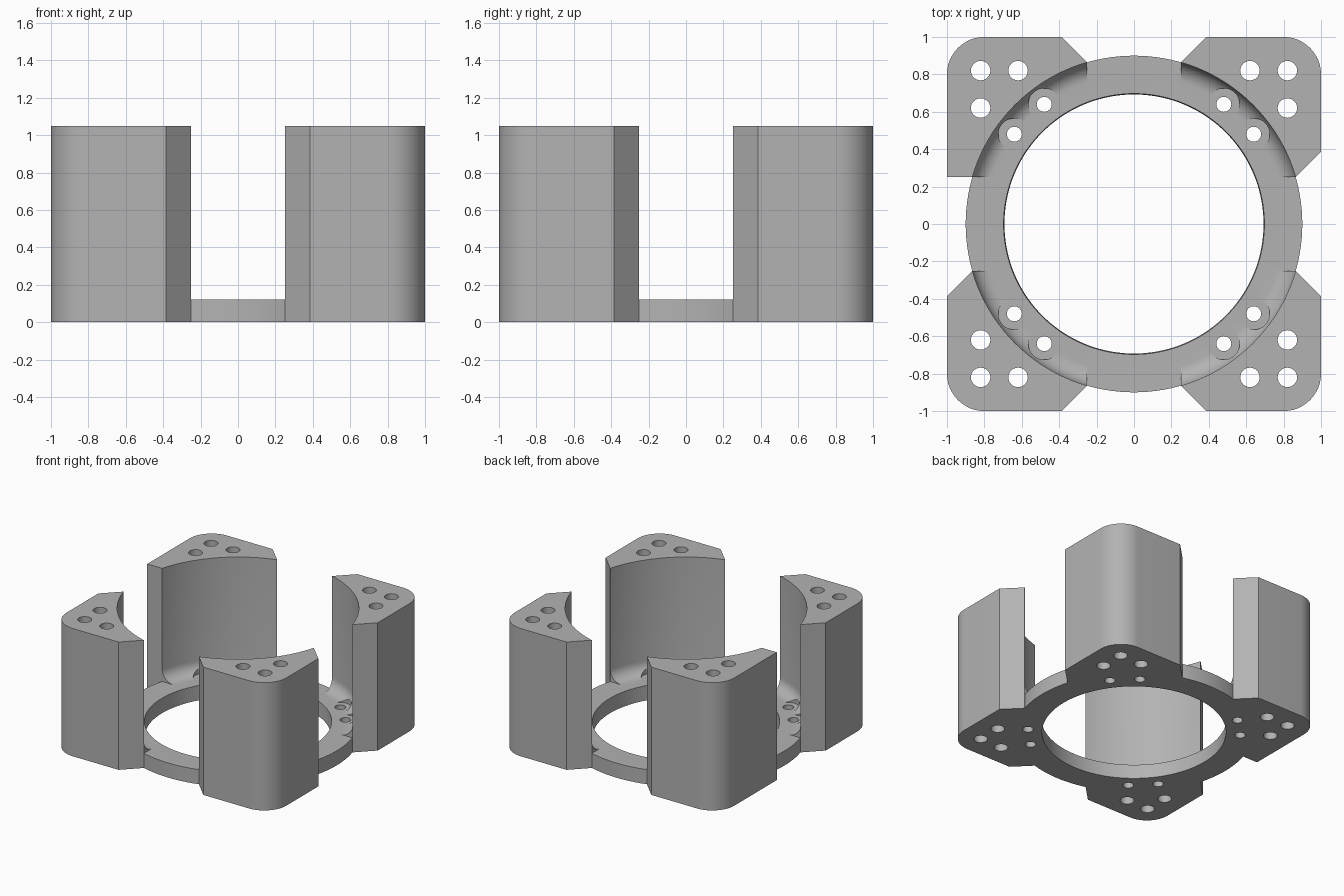
import bpy, bmesh, math

if "Cube" in bpy.data.objects:
    bpy.data.objects.remove(bpy.data.objects["Cube"], do_unlink=True)

SEG = 144                 # facets of the large round surfaces
HEIGHT, FLOOR = 1.05, 0.12
RING_R, FILLET = 0.9, 0.1
GAP = 0.25                # half width of the openings between posts

grey = bpy.data.materials.new("plain_grey")
grey.use_nodes = True
colour = (0.45, 0.45, 0.45, 1)
grey.diffuse_color = colour
grey.node_tree.nodes["Principled BSDF"].inputs["Base Color"].default_value = colour


def finish(name, bm):
    bmesh.ops.recalc_face_normals(bm, faces=bm.faces)
    mesh = bpy.data.meshes.new(name)
    bm.to_mesh(mesh)
    bm.free()
    mesh.materials.append(grey)
    ob = bpy.data.objects.new(name, mesh)
    bpy.context.collection.objects.link(ob)
    return ob


def prism(name, outline, z0, z1):
    bm = bmesh.new()
    face = bm.faces.new([bm.verts.new((x, y, z0)) for x, y in outline])
    top = bmesh.ops.extrude_face_region(bm, geom=[face])["geom"]
    verts = [v for v in top if isinstance(v, bmesh.types.BMVert)]
    bmesh.ops.translate(bm, verts=verts, vec=(0, 0, z1 - z0))
    return finish(name, bm)


def lathe(name, profile, centre=(0, 0), seg=SEG):
    """Solid of revolution from (radius, z) points, capped at both ends."""
    bm = bmesh.new()
    rings = []
    for r, z in profile:
        angles = [math.tau * i / seg for i in range(seg)]
        rings.append([bm.verts.new((centre[0] + r * math.cos(a),
                                    centre[1] + r * math.sin(a), z)) for a in angles])
    for low, high in zip(rings, rings[1:]):
        for i in range(seg):
            j = (i + 1) % seg
            bm.faces.new((low[i], low[j], high[j], high[i]))
    bm.faces.new(rings[0][::-1])
    bm.faces.new(rings[-1])
    return finish(name, bm)


def boolean(target, tool, operation):
    mod = target.modifiers.new("join_or_cut", "BOOLEAN")
    mod.operation, mod.solver, mod.object = operation, "EXACT", tool
    bpy.context.view_layer.objects.active = target
    bpy.ops.object.modifier_apply(modifier=mod.name)
    bpy.data.objects.remove(tool, do_unlink=True)


def post_outline(sx, sy, side_chamfer):
    edge = math.sqrt(RING_R ** 2 - GAP ** 2)
    setback = GAP + 1 - edge
    pts = [(GAP, GAP), (GAP, edge), (setback, 1)]
    for i in range(13):
        a = math.pi / 2 * (1 - i / 12)
        pts.append((0.8 + 0.2 * math.cos(a), 0.8 + 0.2 * math.sin(a)))
    pts += [(1, setback), (edge, GAP)] if side_chamfer else [(1, GAP)]
    return [(sx * x, sy * y) for x, y in pts]


# Base ring, still a full disc
body = lathe("corner_post_bracket", [(RING_R, 0), (RING_R, FLOOR)])

# Four corner posts; the back right one keeps a square side edge
corners = [(sx, sy) for sx in (-1, 1) for sy in (-1, 1)]
for sx, sy in corners:
    post = prism("corner_post", post_outline(sx, sy, (sx, sy) != (-1, 1)), 0, HEIGHT)

    # Round pocket with a fillet at the floor
    pocket = []
    for i in range(11):
        a = math.pi / 2 * i / 10
        pocket.append((RING_R - FILLET + FILLET * math.sin(a),
                       FLOOR + FILLET - FILLET * math.cos(a)))
    pocket.append((RING_R, HEIGHT + 0.2))
    boolean(post, lathe("pocket_cutter", pocket), "DIFFERENCE")

    # Screw head clearances in the fillet
    for x, y in ((0.48, 0.64), (0.64, 0.48)):
        cut = lathe("clearance_cutter", [(0.085, FLOOR), (0.085, HEIGHT + 0.2)],
                    (sx * x, sy * y), 40)
        boolean(post, cut, "DIFFERENCE")
    boolean(body, post, "UNION")

# Central bore, slightly tapered
boolean(body, lathe("bore_cutter", [(0.689, -0.1), (0.699, FLOOR + 0.05)]), "DIFFERENCE")

# Screw holes in the ring and long holes through the posts
holes = [(0.48, 0.64, 0.04), (0.64, 0.48, 0.04),
         (0.62, 0.82, 0.052), (0.82, 0.82, 0.052), (0.82, 0.62, 0.052)]
for sx, sy in corners:
    for x, y, r in holes:
        cut = lathe("hole_cutter", [(r, -0.1), (r, HEIGHT + 0.1)], (sx * x, sy * y), 32)
        boolean(body, cut, "DIFFERENCE")

# Smooth curved walls, crisp edges
bpy.ops.object.select_all(action="DESELECT")
body.select_set(True)
bpy.context.view_layer.objects.active = body
bpy.ops.object.shade_smooth_by_angle(angle=math.radians(30))
